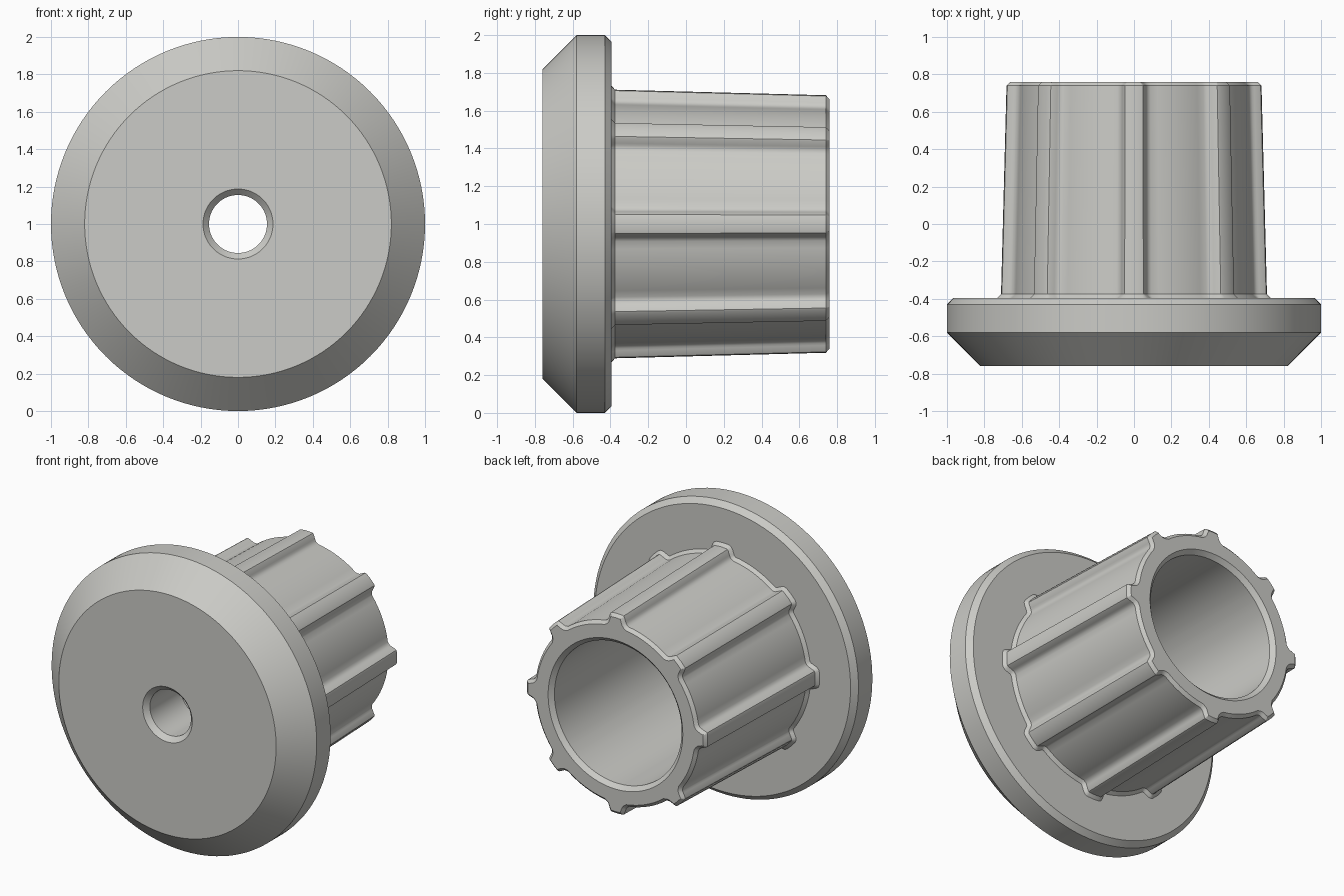
import bpy, bmesh, math

if "Cube" in bpy.data.objects:
    bpy.data.objects.remove(bpy.data.objects["Cube"])

grey = bpy.data.materials.new("warm light grey")
grey.diffuse_color = (0.60, 0.60, 0.57, 1)
grey.use_nodes = True
grey.node_tree.nodes["Principled BSDF"].inputs["Base Color"].default_value = grey.diffuse_color


def skin(name, rings, closed):
    """Join rings of (x, y, z) points into a tube, optionally looped back on itself."""
    bm = bmesh.new()
    loops = [[bm.verts.new(p) for p in ring] for ring in rings]
    n = len(loops[0])
    pairs = list(zip(loops, loops[1:]))
    if closed:
        pairs.append((loops[-1], loops[0]))
    for a, b in pairs:
        for i in range(n):
            j = (i + 1) % n
            bm.faces.new((a[i], a[j], b[j], b[i]))
    bm.normal_update()
    # Rings run counter-clockwise in x-z, so an outer wall must face away from the axis
    sample = max(bm.faces, key=lambda f: math.hypot(f.calc_center_median().x,
                                                    f.calc_center_median().z - 1))
    c = sample.calc_center_median()
    if sample.normal.x * c.x + sample.normal.z * (c.z - 1) < 0:
        bmesh.ops.reverse_faces(bm, faces=bm.faces[:])
    mesh = bpy.data.meshes.new(name)
    bm.to_mesh(mesh)
    bm.free()
    mesh.materials.append(grey)
    ob = bpy.data.objects.new(name, mesh)
    bpy.context.collection.objects.link(ob)
    bpy.context.view_layer.objects.active = ob
    ob.select_set(True)
    bpy.ops.object.shade_smooth_by_angle(angle=math.radians(32))
    ob.select_set(False)
    return ob


def circle(r, y, angles):
    return [(r * math.cos(a), y, 1 + r * math.sin(a)) for a in angles]


# Flange disc: bevelled front, chamfered back rim, countersunk centre hole
even = [math.tau * i / 128 for i in range(128)]
flange_profile = [(0.155, -0.395), (0.965, -0.395), (1.0, -0.43), (1.0, -0.58),
                  (0.82, -0.76), (0.187, -0.76), (0.155, -0.728)]
skin("flange", [circle(r, y, even) for r, y in flange_profile], True)

# Ribbed cross-section: half a rib (sideways, outward), mirrored, then eight copies
BODY, RIBS = 0.645, 8
half_rib = [(0.0, 0.711), (0.042, 0.709), (0.050, 0.706), (0.055, 0.699),
            (0.066, 0.670), (0.070, 0.658), (0.078, 0.648), (0.092, 0.6384)]
foot = math.atan2(half_rib[-1][0], half_rib[-1][1])
step = math.tau / RIBS
section = [(math.hypot(w, r), -math.atan2(w, r)) for w, r in reversed(half_rib[1:])]
section += [(math.hypot(w, r), math.atan2(w, r)) for w, r in half_rib]
section += [(BODY, foot + (step - 2 * foot) * k / 8) for k in range(1, 8)]
outline = [(r, a + step * i) for i in range(RIBS) for r, a in section]
points = [(r * math.cos(a), r * math.sin(a)) for r, a in outline]
angles = [a for r, a in outline]


def hub_ring(y, grow=0.0):
    """Tapered cross-section at depth y, moved outward by grow along its normals."""
    taper = 1 - 0.042 * (y + 0.375) / 1.135
    ring = []
    for i, (x, z) in enumerate(points):
        px, pz = points[i - 1]
        qx, qz = points[(i + 1) % len(points)]
        tx, tz = qx - px, qz - pz
        length = math.hypot(tx, tz)
        ring.append((x * taper + grow * tz / length, y,
                     1 + z * taper - grow * tx / length))
    return ring


# Ribbed hub: flared root, tapered wall, chamfered end, open bore
skin("ribbed_hub", [hub_ring(-0.395, 0.02), hub_ring(-0.375), hub_ring(0.74),
                    hub_ring(0.76, -0.02), circle(0.508, 0.76, angles),
                    circle(0.48, 0.732, angles), circle(0.48, -0.395, angles)], False)
